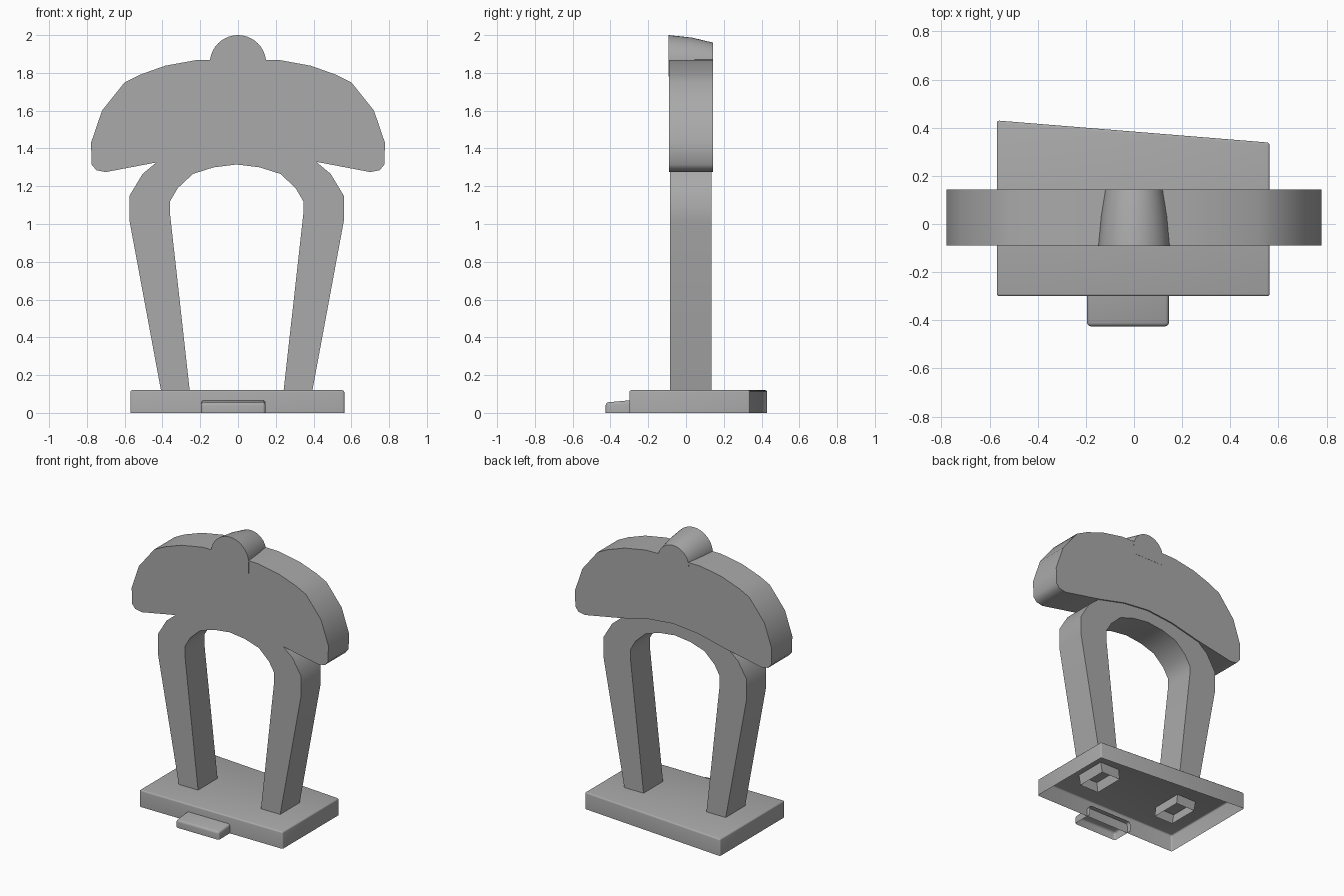
import bpy, bmesh, math

if "Cube" in bpy.data.objects:
    bpy.data.objects.remove(bpy.data.objects["Cube"])

GREY = (0.4, 0.4, 0.4, 1)
mat = bpy.data.materials.new("plain grey")
mat.use_nodes = True
mat.diffuse_color = GREY
mat.node_tree.nodes["Principled BSDF"].inputs["Base Color"].default_value = GREY


def loft(name, rings, open_face=None, bevel=0, bevel_edge=None):
    """Skin closed rings of points, cap both ends, then open the chosen faces."""
    bm = bmesh.new()
    loops = [[bm.verts.new(p) for p in ring] for ring in rings]
    bm.faces.new(loops[0])
    bm.faces.new(loops[-1])
    for a, b in zip(loops, loops[1:]):
        for i in range(len(a)):
            j = (i + 1) % len(a)
            bm.faces.new((a[i], a[j], b[j], b[i]))
    bmesh.ops.recalc_face_normals(bm, faces=bm.faces)
    if bevel:
        edges = [e for e in bm.edges if bevel_edge(e)]
        bmesh.ops.bevel(bm, geom=edges, offset=bevel, segments=3,
                        profile=0.5, affect='EDGES')
    if open_face:
        bm.normal_update()
        doomed = [f for f in bm.faces if open_face(f)]
        bmesh.ops.delete(bm, geom=doomed, context='FACES')
    mesh = bpy.data.meshes.new(name)
    bm.to_mesh(mesh)
    bm.free()
    mesh.materials.append(mat)
    obj = bpy.data.objects.new(name, mesh)
    bpy.context.collection.objects.link(obj)
    bpy.ops.object.select_all(action='DESELECT')
    obj.select_set(True)
    bpy.context.view_layer.objects.active = obj
    bpy.ops.object.shade_smooth_by_angle(angle=math.radians(40))
    return obj


def slab(name, half, y0, y1, shift=0, **kw):
    """Mirror a half outline in x and extrude it from front to back."""
    outline = half + [(-x, z) for x, z in reversed(half) if x > 0]
    return loft(name, [[(x + shift, y, z) for x, z in outline] for y in (y0, y1)], **kw)


def faces_down(f):
    return f.normal.z < -0.9


# Wide domed canopy
canopy = [(0, 1.40), (0.2, 1.38), (0.41, 1.33), (0.70, 1.275), (0.75, 1.285),
          (0.775, 1.315), (0.778, 1.43), (0.72, 1.60), (0.60, 1.75), (0.52, 1.79),
          (0.385, 1.838), (0.22, 1.868), (0.0, 1.872)]
slab("canopy", canopy, -0.09, 0.143)

# Arch with two tapering legs, open where they pass through the base
arch = [(0, 1.315), (0.122, 1.30), (0.232, 1.265), (0.312, 1.19), (0.353, 1.12),
        (0.353, 1.055), (0.241, 0.05), (0.388, 0.05), (0.567, 1.015), (0.567, 1.15),
        (0.498, 1.265), (0.42, 1.33), (0.2, 1.42), (0, 1.44)]
slab("arch", arch, -0.086, 0.134, shift=-0.007,
     open_face=lambda f: faces_down(f) and f.calc_center_median().z < 0.1)

# Rounded crest that narrows toward the back
sections = [(-0.092, 0.149, 2.0), (0.03, 0.138, 1.987), (0.144, 0.123, 1.96)]
rings = []
for y, r, top in sections:
    arc = [(r * math.cos(math.pi * i / 20), y, top - r + r * math.sin(math.pi * i / 20))
           for i in range(21)]
    rings.append(arc + [(-r, y, 1.78), (r, y, 1.78)])
loft("crest", rings)

# Hollow base plate with a slanted back edge
plan = [(-0.57, -0.30), (0.563, -0.30), (0.563, 0.338), (-0.57, 0.43)]
loft("base", [[(x, y, z) for x, y in plan] for z in (0, 0.12)], open_face=faces_down,
     bevel=0.01, bevel_edge=lambda e: max(v.co.z for v in e.verts) > 0.1)

# Small hollow tab that pokes through the front of the base
side = [(-0.425, 0), (-0.425, 0.055), (-0.27, 0.069), (-0.27, 0)]
loft("front_tab", [[(x, y, z) for y, z in side] for x in (-0.195, 0.145)],
     open_face=lambda f: faces_down(f) or f.normal.y > 0.9, bevel=0.015,
     bevel_edge=lambda e: max(v.co.z for v in e.verts) > 0.01
     and min(v.co.y for v in e.verts) < -0.3)
